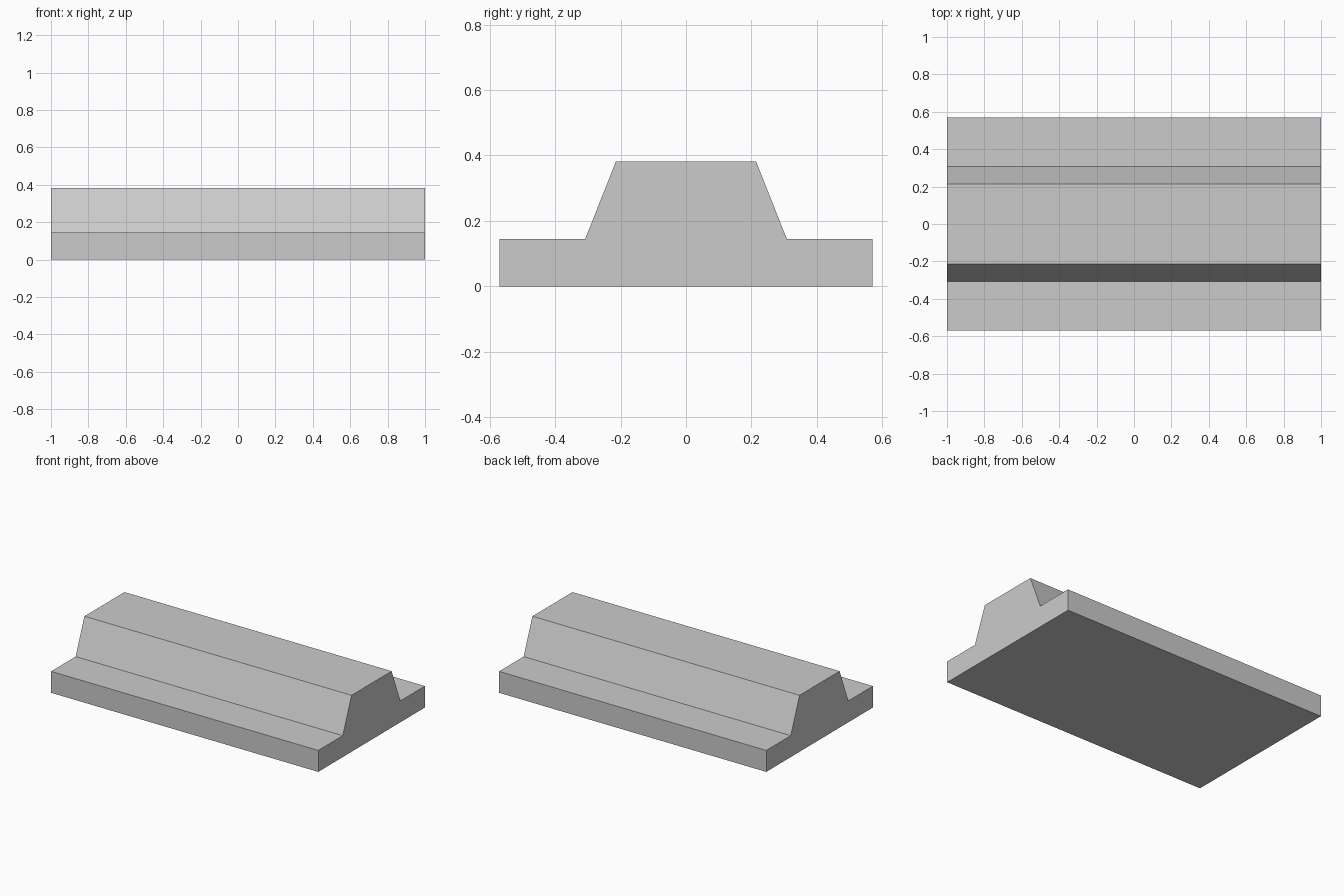
import bpy
import bmesh

cube = bpy.data.objects.get("Cube")
if cube:
    bpy.data.objects.remove(cube, do_unlink=True)

# Plain grey material
grey = bpy.data.materials.new("light_grey")
grey.use_nodes = True
colour = (0.6, 0.6, 0.6, 1)
grey.diffuse_color = colour
grey.node_tree.nodes["Principled BSDF"].inputs["Base Color"].default_value = colour

# Half cross-section (y, z), mirrored to the front
half = [(0.57, 0), (0.57, 0.145), (0.308, 0.145), (0.214, 0.382)]
profile = half + [(-y, z) for y, z in reversed(half)]

# Extrude the section along the full length
bm = bmesh.new()
end = bm.faces.new([bm.verts.new((-1, y, z)) for y, z in profile])
result = bmesh.ops.extrude_face_region(bm, geom=[end], use_keep_orig=True)
verts = [g for g in result["geom"] if isinstance(g, bmesh.types.BMVert)]
bmesh.ops.translate(bm, vec=(2, 0, 0), verts=verts)
bmesh.ops.recalc_face_normals(bm, faces=bm.faces)

mesh = bpy.data.meshes.new("ridged_block")
bm.to_mesh(mesh)
bm.free()
mesh.materials.append(grey)
block = bpy.data.objects.new("ridged_block", mesh)
bpy.context.collection.objects.link(block)
